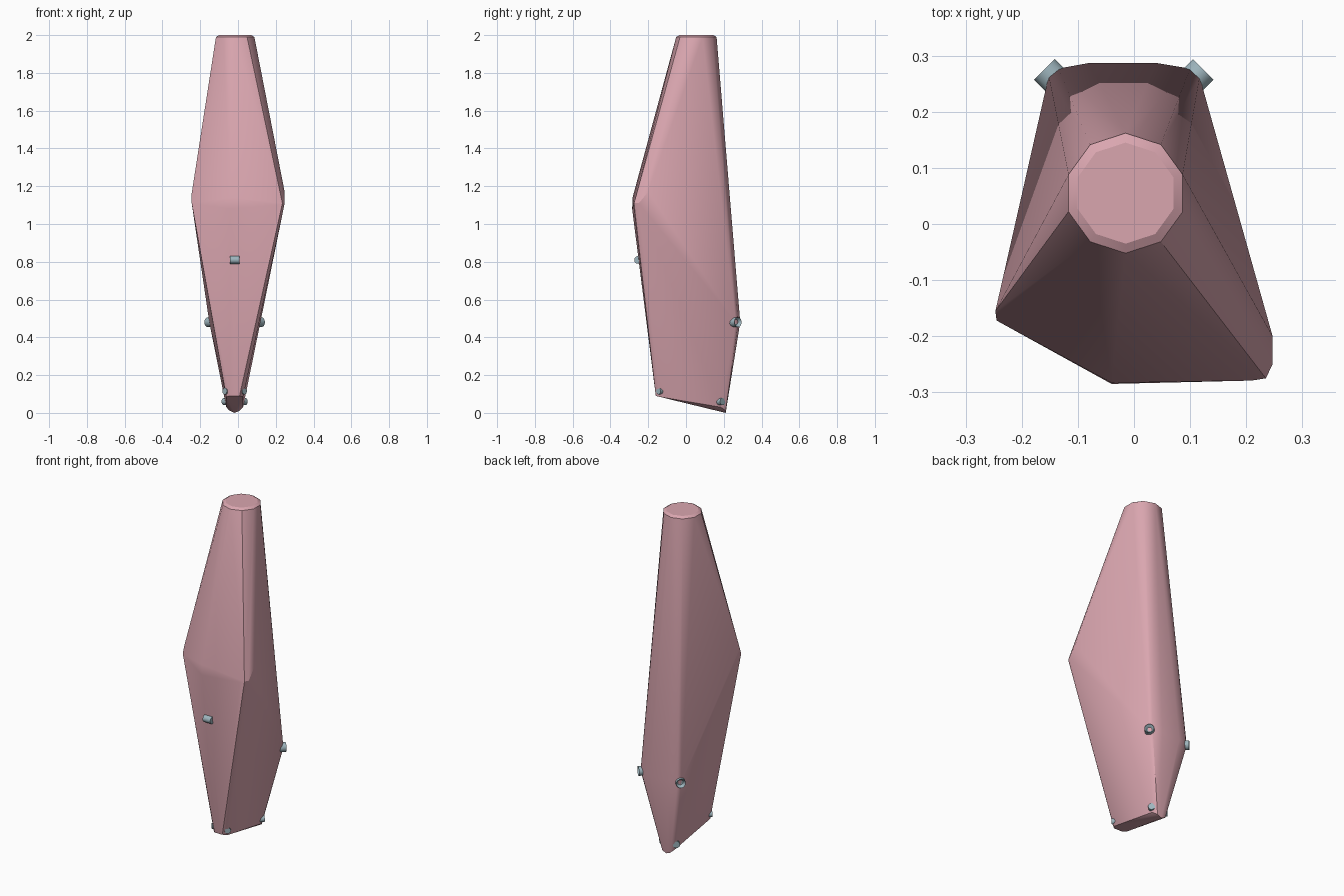
import bpy, bmesh, math
from mathutils import Vector

if "Cube" in bpy.data.objects:
    bpy.data.objects.remove(bpy.data.objects["Cube"])

AXIS_X = -0.018  # mirror plane of the fittings


def material(name, rgb):
    m = bpy.data.materials.new(name)
    m.diffuse_color = (*rgb, 1)
    m.use_nodes = True
    m.node_tree.nodes["Principled BSDF"].inputs["Base Color"].default_value = m.diffuse_color
    return m


PINK = material("dusty pink", (0.70, 0.38, 0.43))
STEEL = material("blue grey metal", (0.34, 0.46, 0.51))


def finish(name, bm, mat, angle):
    mesh = bpy.data.meshes.new(name)
    bmesh.ops.recalc_face_normals(bm, faces=bm.faces)
    bm.to_mesh(mesh)
    bm.free()
    mesh.materials.append(mat)
    ob = bpy.data.objects.new(name, mesh)
    bpy.context.collection.objects.link(ob)
    bpy.ops.object.select_all(action='DESELECT')
    ob.select_set(True)
    bpy.context.view_layer.objects.active = ob
    bpy.ops.object.shade_smooth_by_angle(angle=math.radians(angle))
    return ob


def ring(r, z, n=10, cx=-0.015, cy=0.055):
    return [(cx + r * math.cos(2 * math.pi * (i + 0.5) / n),
             cy + r * math.sin(2 * math.pi * (i + 0.5) / n), z) for i in range(n)]


# Faceted body: convex skin over the top ring, belly corners, back corners and foot
points = ring(0.09, 2.0) + ring(0.107, 1.99)
points += [(-0.247, -0.155, 1.15), (-0.245, -0.172, 1.11),           # left belly corner
           (-0.04, -0.285, 1.08), (-0.04, -0.283, 1.14),             # front belly ridge
           (0.21, -0.279, 1.10), (0.235, -0.275, 1.11),              # right belly corner
           (0.247, -0.25, 1.11), (0.247, -0.20, 1.17)]
points += [(-0.152, 0.264, 0.48), (-0.135, 0.277, 0.48), (-0.08, 0.287, 0.48),   # back corners
           (0.04, 0.287, 0.48), (0.10, 0.277, 0.48), (0.117, 0.262, 0.48)]
points += [(-0.062, -0.14, 0.085), (-0.042, -0.16, 0.09), (0.008, -0.16, 0.09),  # foot
           (0.027, -0.14, 0.085), (-0.062, 0.185, 0.03), (-0.045, 0.21, 0.012),
           (-0.018, 0.21, 0.0), (0.01, 0.21, 0.012), (0.027, 0.185, 0.03)]
bm = bmesh.new()
for p in points:
    bm.verts.new(p)
hull = bmesh.ops.convex_hull(bm, input=bm.verts)
loose = {g for g in hull["geom_interior"] + hull["geom_unused"] if isinstance(g, bmesh.types.BMVert)}
bmesh.ops.delete(bm, geom=list(loose), context='VERTS')
bmesh.ops.dissolve_limit(bm, angle_limit=math.radians(1), verts=bm.verts, edges=bm.edges)
finish("faceted_body", bm, PINK, 30)


def fitting(name, centre, direction, r, depth, hollow=False):
    """Short round pin, optionally with a recessed hole in its outer end."""
    bm = bmesh.new()
    bmesh.ops.create_cone(bm, cap_ends=True, segments=12, radius1=r, radius2=r, depth=depth)
    if hollow:
        cap = max(bm.faces, key=lambda f: f.calc_center_median().z)
        bmesh.ops.inset_region(bm, faces=[cap], thickness=r * 0.45)
        bmesh.ops.translate(bm, verts=cap.verts, vec=(0, 0, -depth * 0.3))
    ob = finish(name, bm, STEEL, 40)
    ob.location = centre
    ob.rotation_mode = 'QUATERNION'
    ob.rotation_quaternion = Vector((0, 0, 1)).rotation_difference(Vector(direction))


# Front cross pin
fitting("front_pin", (AXIS_X, -0.253, 0.81), (1, 0, 0), 0.021, 0.05)

# Mirrored fittings: back sockets and small foot pins
for side, s in (("left", -1), ("right", 1)):
    fitting("back_socket_" + side, (AXIS_X + s * 0.122, 0.256, 0.48), (s, 1, 0), 0.027, 0.055, True)
    fitting("foot_back_pin_" + side, (AXIS_X + s * 0.036, 0.175, 0.06), (s, 1, 0.0), 0.02, 0.055)
    fitting("foot_front_pin_" + side, (AXIS_X + s * 0.037, -0.13, 0.115), (s, -1, 0.0), 0.017, 0.045)
